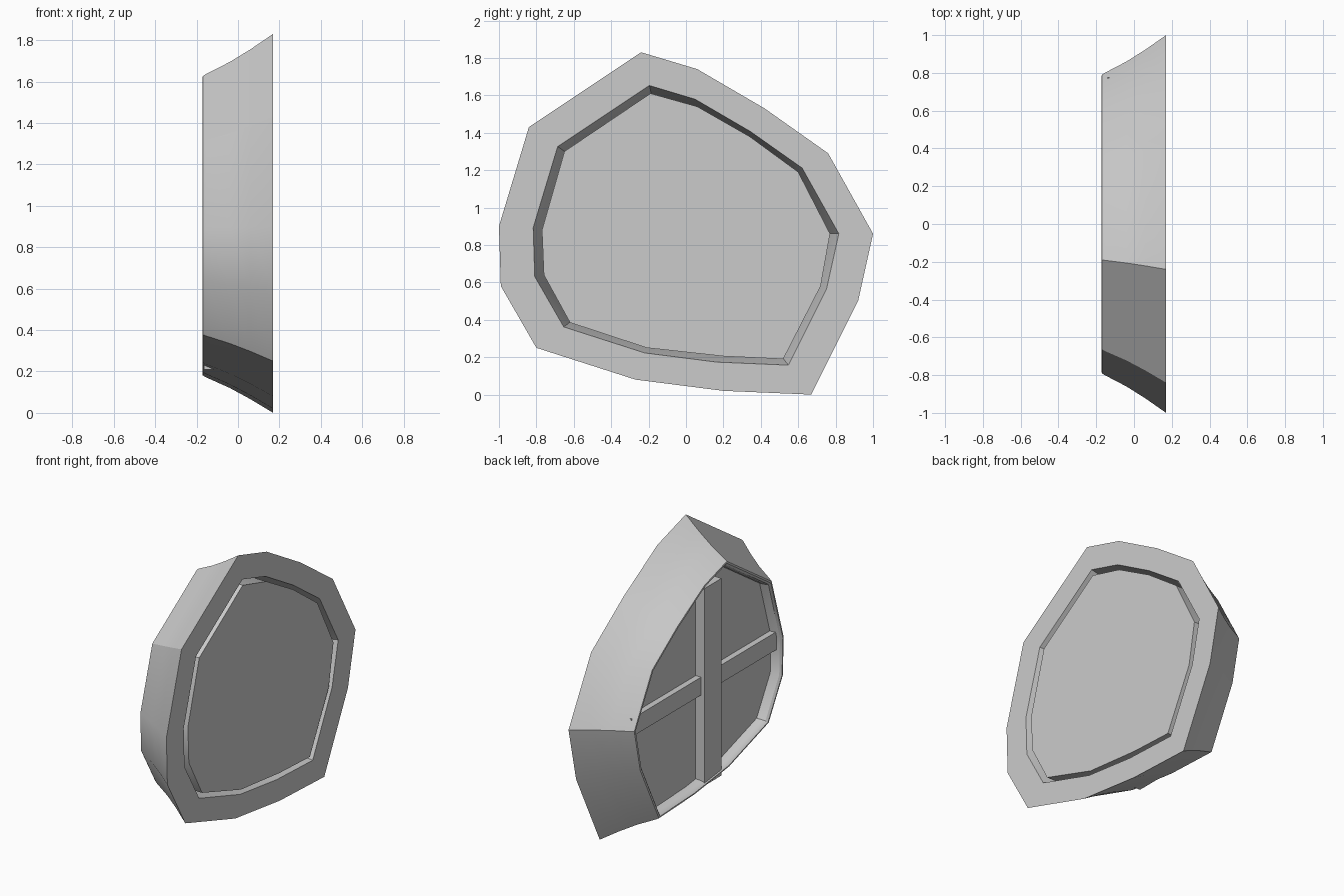
import bpy, bmesh
from math import radians

if "Cube" in bpy.data.objects:
    bpy.data.objects.remove(bpy.data.objects["Cube"])

# Irregular outline of the frame's front face, as (y, z)
OUTER = [(-.24, 1.83), (.06, 1.74), (.42, 1.53), (.76, 1.29), (1.0, .86), (.92, .50), (.67, 0),
         (.20, .02), (-.27, .08), (-.80, .25), (-.99, .58), (-1.0, .90), (-.84, 1.43)]
# Outline of the pane
PANE = [(-.19, 1.61), (.06, 1.54), (.34, 1.38), (.60, 1.19), (.77, .86), (.72, .58), (.52, .19),
        (.20, .205), (-.21, .25), (-.62, .385), (-.76, .64), (-.77, .88), (-.65, 1.30)]
CENTRE_Z = .86


def finish(name, bm):
    bmesh.ops.recalc_face_normals(bm, faces=bm.faces)
    mesh = bpy.data.meshes.new(name)
    bm.to_mesh(mesh)
    bm.free()
    obj = bpy.data.objects.new(name, mesh)
    bpy.context.collection.objects.link(obj)
    bpy.ops.object.select_all(action='DESELECT')
    obj.select_set(True)
    bpy.context.view_layer.objects.active = obj
    bpy.ops.object.shade_smooth_by_angle(angle=radians(30))
    return obj


def scaled(outline, s):
    return [(y * s, CENTRE_Z + (z - CENTRE_Z) * s) for y, z in outline]


def loft(name, rings, closed):
    """Bridge a list of (x, outline) rings; closed joins last to first, else caps."""
    bm = bmesh.new()
    loops = [[bm.verts.new((x, y, z)) for y, z in pts] for x, pts in rings]
    n = len(loops[0])
    pairs = list(zip(loops, loops[1:] + loops[:1]))
    for a, b in pairs if closed else pairs[:-1]:
        for i in range(n):
            j = (i + 1) % n
            bm.faces.new((a[i], a[j], b[j], b[i]))
    if not closed:
        bm.faces.new(loops[0])
        bm.faces.new(loops[-1])
    return finish(name, bm)


def bar(name, x, y, z):
    bm = bmesh.new()
    bmesh.ops.create_cube(bm, size=1)
    for v in bm.verts:
        v.co = [r[0] if c < 0 else r[1] for c, r in zip(v.co, (x, y, z))]
    return finish(name, bm)


# Flared frame: cross-section as (x, scale of the outline)
section = [(.17, .817), (.17, 1), (.06, .923), (-.04, .86), (-.155, .80), (-.17, .79),
           (-.172, .778), (-.16, .765), (-.13, .757), (-.08, .755), (0, .765)]
loft("window_frame", [(x, scaled(OUTER, s)) for x, s in section], True)

# Thick pane, flush with the front of the frame
loft("pane", [(-.10, PANE), (.168, PANE)], False)

# Cross bars on the back
bar("vertical_bar", (-.165, -.05), (-.14, .04), (.21, 1.53))
bar("horizontal_bar", (-.14, -.05), (-.765, .775), (.81, .93))
